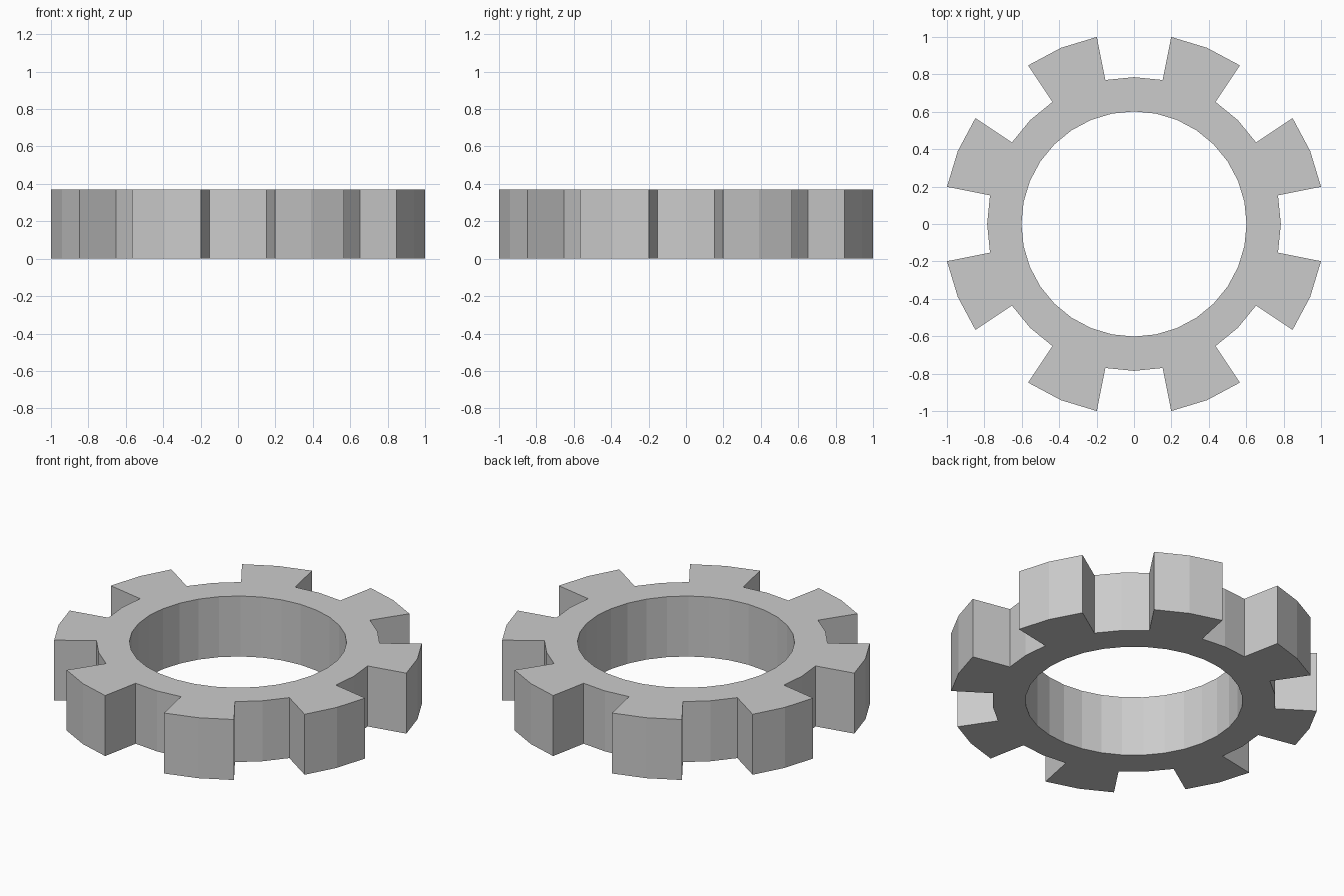
import bpy, bmesh
from math import cos, sin, pi

if "Cube" in bpy.data.objects:
    bpy.data.objects.remove(bpy.data.objects["Cube"])

STEPS, HEIGHT = 32, 0.37
R_IN, R_ROOT, R_TIP = 0.602, 0.785, 1 / cos(pi / 16)

bm = bmesh.new()


def ring(radius):
    return [bm.verts.new((radius * cos(2 * pi * i / STEPS),
                          radius * sin(2 * pi * i / STEPS), 0))
            for i in range(STEPS)]


# Flat gear outline: a band, plus tooth quads on two of every four steps
inner, root, tip = ring(R_IN), ring(R_ROOT), ring(R_TIP)
for i in range(STEPS):
    j = (i + 1) % STEPS
    bm.faces.new((inner[i], root[i], root[j], inner[j]))
    if i % 4 in (1, 2):
        bm.faces.new((root[i], tip[i], tip[j], root[j]))
bmesh.ops.delete(bm, geom=[v for v in bm.verts if not v.link_faces], context='VERTS')

# Raise to full thickness, keeping the bottom faces
result = bmesh.ops.extrude_face_region(bm, geom=bm.faces[:], use_keep_orig=True)
top = [g for g in result["geom"] if isinstance(g, bmesh.types.BMVert)]
bmesh.ops.translate(bm, verts=top, vec=(0, 0, HEIGHT))
bmesh.ops.recalc_face_normals(bm, faces=bm.faces[:])

mesh = bpy.data.meshes.new("gear_ring")
bm.to_mesh(mesh)
bm.free()
bpy.context.collection.objects.link(bpy.data.objects.new("gear_ring", mesh))
